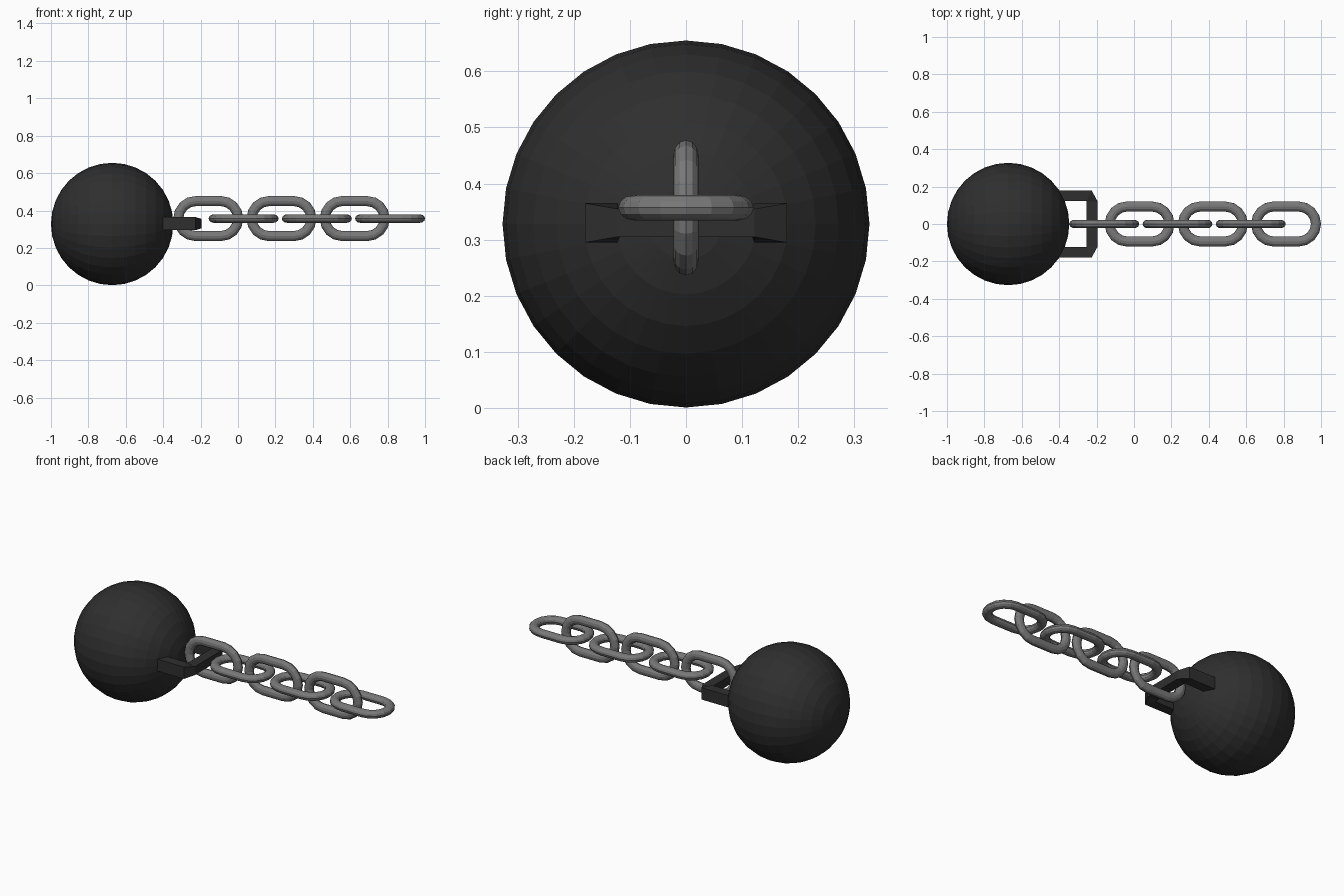
import bpy, bmesh, math
from mathutils import Matrix

if "Cube" in bpy.data.objects:
    bpy.data.objects.remove(bpy.data.objects["Cube"])


def material(name, v):
    m = bpy.data.materials.new(name)
    m.diffuse_color = (v, v, v, 1)
    m.use_nodes = True
    m.node_tree.nodes["Principled BSDF"].inputs["Base Color"].default_value = m.diffuse_color
    return m


black_iron = material("black iron", 0.028)
grey_steel = material("grey steel", 0.19)


def add_object(name, bm, mat):
    bmesh.ops.recalc_face_normals(bm, faces=bm.faces)
    me = bpy.data.meshes.new(name)
    bm.to_mesh(me)
    bm.free()
    me.materials.append(mat)
    ob = bpy.data.objects.new(name, me)
    bpy.context.collection.objects.link(ob)
    return ob


def loft(bm, rings, closed):
    """Skin a list of vertex rings with quads."""
    rows = [[bm.verts.new(p) for p in r] for r in rings]
    n = len(rows[0])
    for i in range(len(rows) if closed else len(rows) - 1):
        a, b = rows[i], rows[(i + 1) % len(rows)]
        for j in range(n):
            k = (j + 1) % n
            bm.faces.new((a[j], a[k], b[k], b[j]))
    if not closed:
        bm.faces.new(rows[0])
        bm.faces.new(rows[-1])


# Iron ball, poles along the chain direction
bm = bmesh.new()
bmesh.ops.create_uvsphere(bm, u_segments=32, v_segments=16, radius=0.327)
bmesh.ops.transform(bm, verts=bm.verts, matrix=Matrix.Translation((-0.673, 0, 0.328))
                    @ Matrix.Rotation(math.pi / 2, 4, 'Y'))
add_object("iron_ball", bm, black_iron)

# Staple holding the chain: (outer x, outer y, inner x, inner y, half height)
half = [(-0.46, 0.18, -0.46, 0.122, 0.035, 0.035),
        (-0.227, 0.18, -0.254, 0.122, 0.035, 0.035),
        (-0.195, 0.122, -0.254, 0.118, 0.025, 0.025)]
path = half + [(a, -b, c, -d, e, f) for a, b, c, d, e, f in reversed(half)]
zc = 0.33
bm = bmesh.new()
loft(bm, [[(a, b, zc - e), (a, b, zc + e), (c, d, zc + f), (c, d, zc - f)]
          for a, b, c, d, e, f in path], False)
add_object("staple", bm, black_iron)

# Chain links: stadium paths with an oval cross-section
ARC, SIDES = 8, 12
BEND, STRAIGHT = 0.0935, 0.0665      # centre line bend radius, half straight length
THICK_IN, THICK_OUT = 0.027, 0.0225  # tube half sizes in and across the link plane


def link(name, x, upright):
    rings = []
    for end in (0, 1):
        for i in range(ARC + 1):
            t = -math.pi / 2 + math.pi * (end + i / ARC)
            cx = STRAIGHT * (1 - 2 * end)
            ring = []
            for j in range(SIDES):
                u = 2 * math.pi * j / SIDES
                r = BEND + THICK_IN * math.cos(u)
                ring.append((cx + r * math.cos(t), r * math.sin(t), THICK_OUT * math.sin(u)))
            rings.append(ring)
    bm = bmesh.new()
    loft(bm, rings, True)
    ob = add_object(name, bm, grey_steel)
    ob.location = (x, 0, 0.357)
    if upright:
        ob.rotation_euler.x = math.pi / 2


for i in range(3):
    link(f"upright_link_{i + 1}", -0.159 + 0.3915 * i, True)
    link(f"flat_link_{i + 1}", 0.03 + 0.3915 * i, False)
